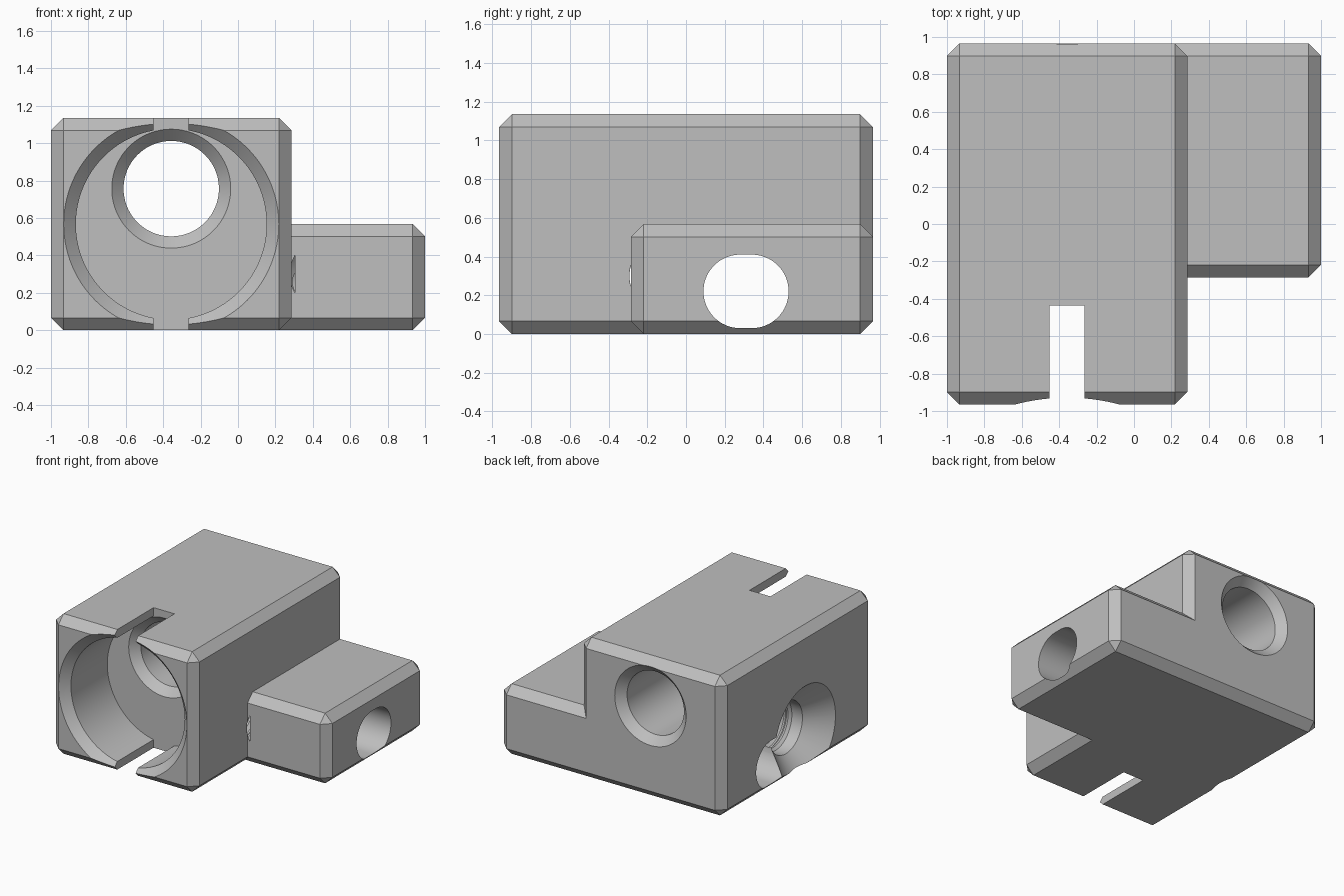
import bpy, bmesh, math
from mathutils import Vector

default = bpy.data.objects.get("Cube")
if default:
    bpy.data.objects.remove(default, do_unlink=True)

CHAMFER = 0.066

grey = bpy.data.materials.new("machined_grey")
grey.use_nodes = True
grey.diffuse_color = (0.52, 0.52, 0.52, 1)
grey.node_tree.nodes["Principled BSDF"].inputs["Base Color"].default_value = (0.52, 0.52, 0.52, 1)


def finish(bm, name):
    bmesh.ops.recalc_face_normals(bm, faces=bm.faces)
    mesh = bpy.data.meshes.new(name)
    bm.to_mesh(mesh)
    bm.free()
    mesh.materials.append(grey)
    obj = bpy.data.objects.new(name, mesh)
    bpy.context.collection.objects.link(obj)
    return obj


def box(name, low, high, chamfer=0):
    bm = bmesh.new()
    bmesh.ops.create_cube(bm, size=1)
    low, high = Vector(low), Vector(high)
    for v in bm.verts:
        v.co = (low + high) / 2 + v.co * (high - low)
    if chamfer:
        bmesh.ops.bevel(bm, geom=bm.edges[:], offset=chamfer, segments=1,
                        affect='EDGES', profile=0.5)
    return finish(bm, name)


def turned(name, profile, axis, a, z, sides=96):
    """Solid of revolution; profile is (radius, position along axis)."""
    bm = bmesh.new()
    rings = []
    for r, pos in profile:
        ring = []
        for i in range(sides):
            t = 2 * math.pi * i / sides
            u, w = a + r * math.cos(t), z + r * math.sin(t)
            ring.append(bm.verts.new((pos, u, w) if axis == 'X' else (u, pos, w)))
        rings.append(ring)
    for p, q in zip(rings, rings[1:]):
        for i in range(sides):
            j = (i + 1) % sides
            bm.faces.new((p[i], p[j], q[j], q[i]))
    bm.faces.new(rings[0])
    bm.faces.new(rings[-1])
    return finish(bm, name)


def slotted(name, x0, x1, ya, yb, z, r, half=32):
    """Long round-ended hole along x."""
    bm = bmesh.new()
    ring = []
    for centre, start in ((yb, -math.pi / 2), (ya, math.pi / 2)):
        for i in range(half + 1):
            t = start + math.pi * i / half
            ring.append(bm.verts.new((x0, centre + r * math.cos(t), z + r * math.sin(t))))
    face = bm.faces.new(ring)
    out = bmesh.ops.extrude_face_region(bm, geom=[face])
    for v in out["geom"]:
        if isinstance(v, bmesh.types.BMVert):
            v.co.x = x1
    return finish(bm, name)


def combine(target, tool, operation):
    mod = target.modifiers.new(tool.name, 'BOOLEAN')
    mod.object, mod.operation, mod.solver = tool, operation, 'EXACT'
    bpy.context.view_layer.objects.active = target
    bpy.ops.object.modifier_apply(modifier=mod.name)
    bpy.data.objects.remove(tool, do_unlink=True)


# Main block and lower side block
block = box("clamp_block", (-1, -0.965, 0), (0.285, 0.965, 1.135), CHAMFER)
side = box("side_block", (-0.3, -0.285, 0), (1, 0.965, 0.568), CHAMFER)
combine(block, side, 'UNION')

# Large front bore with chamfered mouth
combine(block, turned("front_bore", [(0.64, -1.03), (0.51, -0.9), (0.51, -0.435)],
                      'Y', -0.357, 0.567, 128), 'DIFFERENCE')

# Clamping slit through top and bottom
combine(block, box("slit", (-0.452, -1.1, -0.1), (-0.265, -0.435, 1.3)), 'DIFFERENCE')

# Raised through hole, chamfered at both ends
combine(block, turned("through_hole", [(0.318, -0.5), (0.318, -0.435), (0.255, -0.37),
                                       (0.255, 0.9), (0.385, 1.03)],
                      'Y', -0.357, 0.757), 'DIFFERENCE')

# Long cross hole
combine(block, slotted("cross_hole", -1.1, 1.1, 0.28, 0.34, 0.22, 0.19), 'DIFFERENCE')

# Threaded screw hole with wide countersink
MINOR, MAJOR, PITCH, END = 0.192, 0.211, 0.07, 0.305
profile = [(0.435, -1.05), (MAJOR, -0.826)]
turns = int((END + 0.81) / PITCH)
start = END - turns * PITCH
for k in range(turns):
    x = start + k * PITCH
    profile += [(MAJOR, x), (MAJOR, x + 0.2 * PITCH),
                (MINOR, x + 0.5 * PITCH), (MINOR, x + 0.7 * PITCH)]
profile.append((MAJOR, END))
combine(block, turned("screw_hole", profile, 'X', -0.1, 0.3, 64), 'DIFFERENCE')

# Smooth bores, crisp edges
bpy.ops.object.select_all(action='DESELECT')
block.select_set(True)
bpy.context.view_layer.objects.active = block
bpy.ops.object.shade_smooth_by_angle(angle=math.radians(25))
